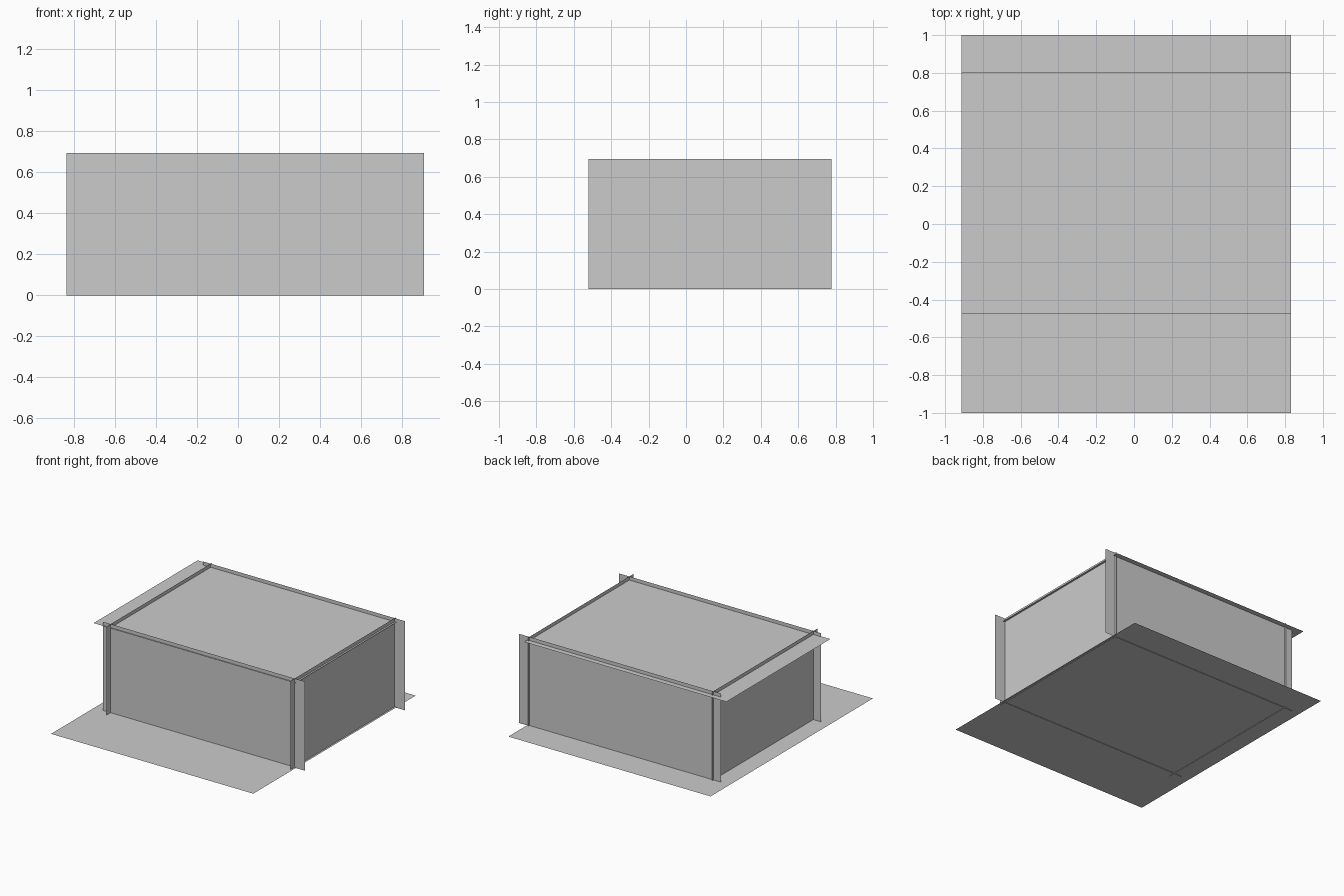
import bpy
import bmesh

if "Cube" in bpy.data.objects:
    bpy.data.objects.remove(bpy.data.objects["Cube"])


def panel(name, axis, pos, a, b):
    """Flat sheet square to axis at pos; a and b are the spans on the other two axes."""
    bm = bmesh.new()
    verts = []
    for u, v in ((a[0], b[0]), (a[1], b[0]), (a[1], b[1]), (a[0], b[1])):
        co = [u, v]
        co.insert(axis, pos)
        verts.append(bm.verts.new(co))
    bm.faces.new(verts)
    mesh = bpy.data.meshes.new(name)
    bm.to_mesh(mesh)
    bm.free()
    bpy.context.collection.objects.link(bpy.data.objects.new(name, mesh))


X, Y, Z = 0, 1, 2
height = (0.0, 0.695)
cover_x = (-0.912, 0.832)   # width of floor and lid
long_x = (-0.838, 0.908)    # width of front and back walls
side_y = (-0.52, 0.777)     # depth of side walls

# Floor sheet and lid, each overshooting the walls
panel("floor_panel", Z, 0.004, cover_x, (-1.0, 1.0))
panel("lid_panel", Z, 0.667, cover_x, (-0.476, 0.805))

# Front and back walls
for name, y in (("front_wall", -0.469), ("back_wall", 0.763)):
    panel(name, Y, y, long_x, height)

# Side walls, crossing the front and back walls
for name, x in (("left_wall", -0.77), ("right_wall", 0.817)):
    panel(name, X, x, side_y, height)
